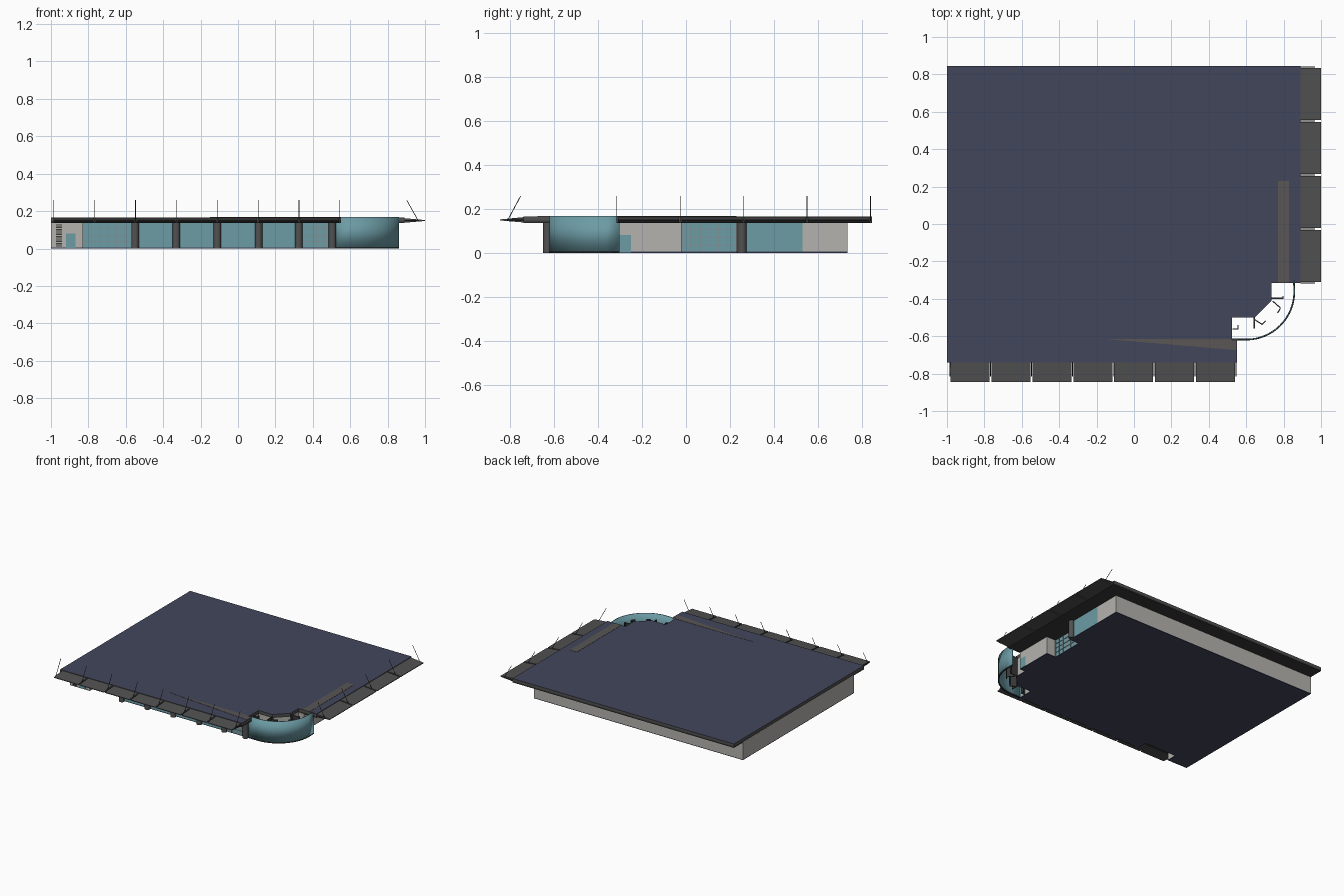
import bpy, bmesh, math
from mathutils import Vector

if "Cube" in bpy.data.objects:
    bpy.data.objects.remove(bpy.data.objects["Cube"])


def mat(name, r, g, b):
    m = bpy.data.materials.new(name)
    m.diffuse_color = (r, g, b, 1)
    m.use_nodes = True
    m.node_tree.nodes["Principled BSDF"].inputs["Base Color"].default_value = m.diffuse_color
    return m


NAVY = mat("navy_roofing", 0.055, 0.061, 0.105)
CHAR = mat("charcoal_metal", 0.085, 0.083, 0.083)
DARK = mat("dark_trim", 0.04, 0.04, 0.04)
GLASS = mat("teal_glass", 0.15, 0.33, 0.375)
WALL = mat("pale_grey_wall", 0.46, 0.45, 0.42)
BROWN = mat("warm_grey_patch", 0.1, 0.092, 0.09)
FRAME = mat("window_frame", 0.25, 0.25, 0.26)


def finish(name, bm, *mats):
    bmesh.ops.recalc_face_normals(bm, faces=bm.faces[:])
    me = bpy.data.meshes.new(name)
    bm.to_mesh(me)
    bm.free()
    for m in mats:
        me.materials.append(m)
    ob = bpy.data.objects.new(name, me)
    bpy.context.collection.objects.link(ob)
    return ob


def smooth(ob):
    bpy.ops.object.select_all(action='DESELECT')
    ob.select_set(True)
    bpy.context.view_layer.objects.active = ob
    bpy.ops.object.shade_smooth_by_angle(angle=math.radians(35))


def prism(name, pts, z0, z1, m, top=None):
    """Extrude a plan outline from z0 to z1, optionally with another colour on top."""
    bm = bmesh.new()
    f = bm.faces.new([bm.verts.new((x, y, z0)) for x, y in pts])
    ext = bmesh.ops.extrude_face_region(bm, geom=[f])
    bmesh.ops.translate(bm, vec=(0, 0, z1 - z0),
                        verts=[v for v in ext["geom"] if isinstance(v, bmesh.types.BMVert)])
    bmesh.ops.recalc_face_normals(bm, faces=bm.faces[:])
    if top:
        for f in bm.faces:
            f.material_index = 1 if f.normal.z > 0.9 else 0
    return finish(name, bm, m, top or m)


def box(name, x0, x1, y0, y1, z0, z1, m):
    return prism(name, [(x0, y0), (x1, y0), (x1, y1), (x0, y1)], z0, z1, m)


def panel(name, a, b, z0, z1, t, m):
    """Upright wall from a to b, with its thickness t on the left (inner) side."""
    d = Vector(b) - Vector(a)
    n = Vector((-d.y, d.x)).normalized() * t
    return prism(name, [a, b, (b[0] + n.x, b[1] + n.y), (a[0] + n.x, a[1] + n.y)], z0, z1, m)


def rod(name, a, b, r, m, sides=6):
    a, b = Vector(a), Vector(b)
    bm = bmesh.new()
    bmesh.ops.create_cone(bm, cap_ends=True, segments=sides, radius1=r, radius2=r,
                          depth=(b - a).length)
    rot = (b - a).to_track_quat('Z', 'Y').to_matrix()
    bmesh.ops.rotate(bm, matrix=rot, verts=bm.verts[:])
    bmesh.ops.translate(bm, vec=(a + b) / 2, verts=bm.verts[:])
    ob = finish(name, bm, m)
    smooth(ob)
    return ob


# Floor and outer walls: outline points with the material of the wall that follows
plan = [((-1, -.62), WALL), ((-.83, -.62), WALL), ((-.83, -.54), GLASS), ((-.56, -.54), WALL),
        ((-.56, -.62), GLASS), ((.525, -.62), WALL), ((.525, -.5), WALL), ((.645, -.5), WALL),
        ((.735, -.41), WALL), ((.735, -.31), WALL), ((.78, -.31), WALL), ((.78, -.02), WALL),
        ((.70, -.02), GLASS), ((.70, .23), WALL), ((.78, .23), GLASS), ((.78, .53), WALL),
        ((.78, .735), WALL), ((-1, .735), WALL)]
outline = [p for p, _ in plan]
prism("floor_slab", outline, 0, .005, NAVY)
for i, (p, m) in enumerate(plan):
    panel("glazing" if m is GLASS else "wall", p, outline[(i + 1) % len(plan)], .005, .14, .012, m)

# Roof: dark soffit layer and wider deck with navy top, notched around the round corner
roof = [(-1, -.74), (.55, -.74), (.55, -.62), (.525, -.62), (.525, -.5), (.645, -.5),
        (.735, -.41), (.735, -.315), (.89, -.315), (.89, .845), (-1, .845)]
prism("roof_soffit", roof, .136, .148, DARK)
prism("roof_deck", roof, .148, .166, CHAR, NAVY)
prism("roof_patch_front", [(-.15, -.615), (.55, -.675), (.55, -.615)], .165, .1675, BROWN)
box("roof_patch_side", .77, .83, -.315, .23, .165, .1675, BROWN)

# Curved corner glazing
arc = [(.525, -.618)]
for i in range(25):
    a = math.radians(-90 + 90 * i / 24)
    arc.append((.6 + .257 * math.cos(a), -.361 + .257 * math.sin(a)))
arc.append((.855, -.302))


def ribbon(name, pts, z0, z1, t, m):
    bm = bmesh.new()
    lo = [bm.verts.new((x, y, z0)) for x, y in pts]
    hi = [bm.verts.new((x, y, z1)) for x, y in pts]
    for i in range(len(pts) - 1):
        bm.faces.new((lo[i], lo[i + 1], hi[i + 1], hi[i]))
    ob = finish(name, bm, m)
    mod = ob.modifiers.new("thickness", 'SOLIDIFY')
    mod.thickness = t
    mod.offset = 0
    smooth(ob)


ribbon("corner_glass", arc, .006, .168, .006, GLASS)
ribbon("corner_base_trim", arc, 0, .006, .009, DARK)

# Dark partitions standing behind the curved glass
for a, b in [((.527, -.565), (.56, -.565)), ((.56, -.565), (.56, -.54)),
             ((.64, -.5), (.64, -.56)), ((.645, -.515), (.685, -.54)),
             ((.685, -.54), (.705, -.52)), ((.74, -.415), (.78, -.45)),
             ((.78, -.45), (.765, -.475)), ((.735, -.4), (.80, -.4)), ((.80, -.4), (.80, -.385))]:
    panel("corner_partition", a, b, 0, .15, .006, DARK)

# Round columns
for x in (-.55, -.33, -.11, .11, .325, .505):
    rod("front_column", (x, -.63, 0), (x, -.63, .138), .02, CHAR, 20)
rod("side_column", (.785, .255, 0), (.785, .255, .138), .02, CHAR, 20)

# Mullions of the recessed entrances and the end bay
for i in range(7):
    x = -.828 + i * .044
    box("front_mullion", x - .0015, x + .0015, -.544, -.54, .005, .136, FRAME)
    y = -.018 + i * .041
    box("side_mullion", .70, .704, y - .0015, y + .0015, .005, .136, FRAME)
for z in (.035, .07, .105):
    box("front_transom", -.83, -.56, -.544, -.54, z - .0015, z + .0015, FRAME)
    box("side_transom", .70, .704, -.02, .23, z - .0015, z + .0015, FRAME)
    box("bay_transom", .35, .485, -.623, -.62, z - .0015, z + .0015, FRAME)
for x in (.38, .42, .46):
    box("bay_mullion", x - .0015, x + .0015, -.623, -.62, .005, .136, FRAME)

# Small doors and wall louvres
box("front_small_door", -.92, -.868, -.624, -.62, .002, .08, GLASS)
box("side_small_door", .78, .784, -.305, -.25, .002, .08, GLASS)
for i in range(10):
    z = .01 + i * .0125
    box("louvre_slat", -.972, -.942, -.627, -.62, z, z + .007, DARK)


# Tapered canopy panels along an edge; the map turns (along, outward, z) into a position
def canopies(name, spans, place):
    for s0, s1 in spans:
        bm = bmesh.new()
        ends = [[bm.verts.new(place(s, o, z)) for o, z in
                 ((0, .138), (.105, .147), (.105, .152), (0, .162))] for s in (s0, s1)]
        for ring in ends:
            bm.faces.new(ring)
        for i in range(4):
            j = (i + 1) % 4
            bm.faces.new((ends[0][i], ends[0][j], ends[1][j], ends[1][i]))
        finish(name + "_panel", bm, CHAR)
    # Slanted tie rods at the panel joints
    for s in [spans[0][0] - .005] + [e + .005 for _, e in spans]:
        rod(name + "_tie_rod", place(s, .072, .146), place(s, .012, .258), .0018, DARK)
        rod(name + "_bracket", place(s, 0, .15), place(s, .075, .15), .003, DARK)


front = [(-.98 + i * .2185, -.98 + i * .2185 + .2085) for i in range(7)]
side = [(-.31 + i * .2885, -.31 + i * .2885 + .2785) for i in range(4)]
canopies("front_canopy", front, lambda s, o, z: (s, -.74 - o, z))
canopies("side_canopy", side, lambda s, o, z: (.89 + o * 1.04, s, z))
